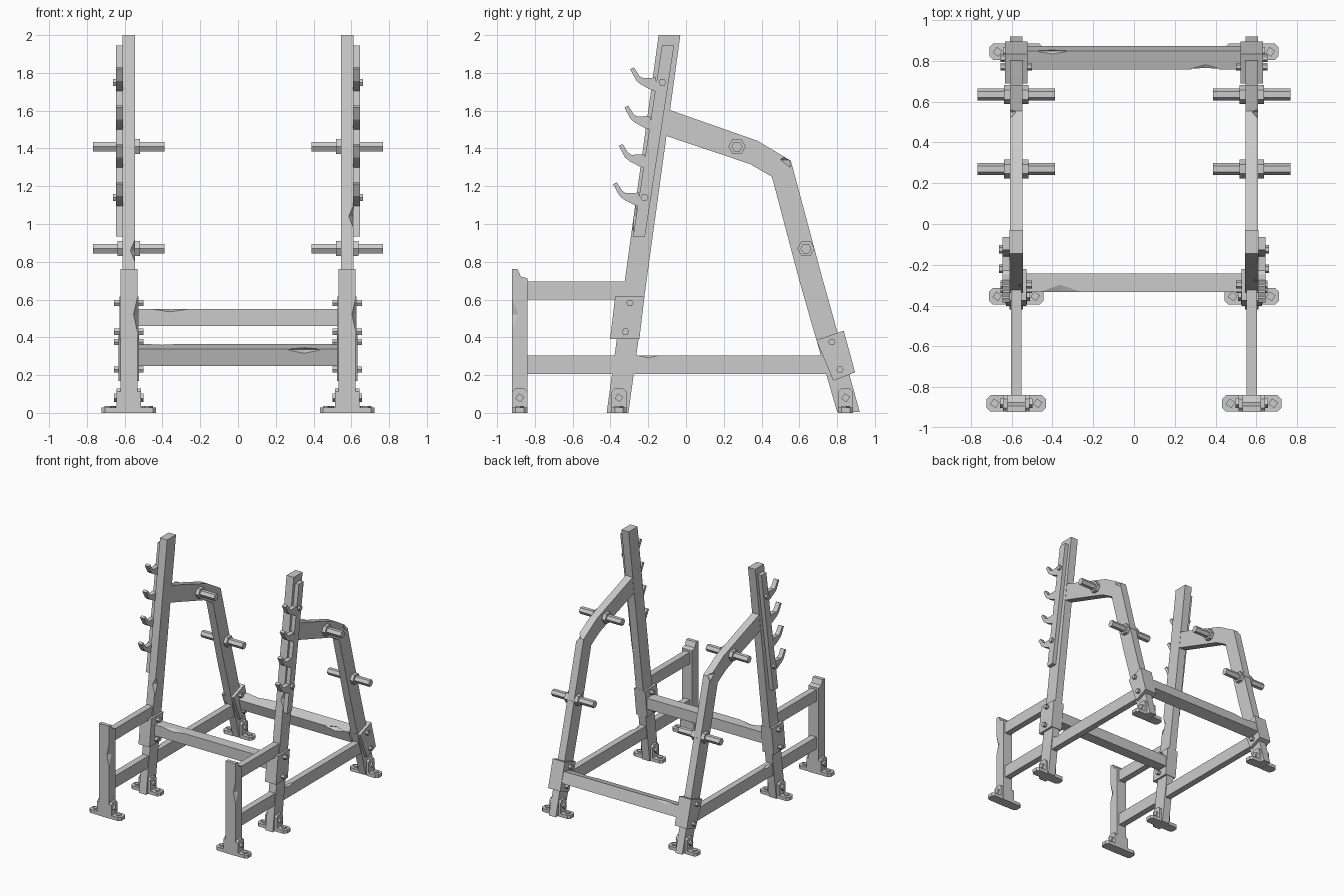
import bpy, bmesh
from math import cos, sin, pi, radians
from mathutils import Vector

cube = bpy.data.objects.get("Cube")
if cube:
    bpy.data.objects.remove(cube, do_unlink=True)

steel = bpy.data.materials.new("grey steel")
steel.use_nodes = True
GREY = (0.6, 0.6, 0.6, 1)
steel.diffuse_color = GREY
steel.node_tree.nodes["Principled BSDF"].inputs["Base Color"].default_value = GREY

MID = 0.578  # distance of each side frame from the centre


def link(name, bm):
    bmesh.ops.recalc_face_normals(bm, faces=bm.faces)
    mesh = bpy.data.meshes.new(name)
    bm.to_mesh(mesh)
    bm.free()
    mesh.materials.append(steel)
    ob = bpy.data.objects.new(name, mesh)
    bpy.context.collection.objects.link(ob)
    return ob


def prism(name, pts, lo, hi, axis="x"):
    """Extrude a flat profile: (y, z) points along x, or (x, y) points along z."""
    bm = bmesh.new()
    at = (lambda p: (lo, *p)) if axis == "x" else (lambda p: (*p, lo))
    face = bm.faces.new([bm.verts.new(at(p)) for p in pts])
    out = bmesh.ops.extrude_face_region(bm, geom=[face])
    move = Vector((hi - lo, 0, 0) if axis == "x" else (0, 0, hi - lo))
    bmesh.ops.translate(bm, vec=move, verts=[v for v in out["geom"] if isinstance(v, bmesh.types.BMVert)])
    return link(name, bm)


def rect(a0, a1, b0, b1):
    return [(a0, b0), (a1, b0), (a1, b1), (a0, b1)]


def ngon(a, b, r, n=6, turn=0):
    return [(a + r * cos(turn + 2 * pi * i / n), b + r * sin(turn + 2 * pi * i / n)) for i in range(n)]


def chip(ob, centre, size):
    """Knock a small faceted dent out of an edge."""
    bm = bmesh.new()
    for axis in range(3):
        for sign in (-1, 1):
            co = Vector(centre)
            co[axis] += sign * size[axis]
            bm.verts.new(co)
    bmesh.ops.convex_hull(bm, input=bm.verts)
    cutter = link("chip_cutter", bm)
    cutter.hide_render = True
    mod = ob.modifiers.new("chip", "BOOLEAN")
    mod.operation, mod.solver, mod.object = "DIFFERENCE", "EXACT", cutter
    bpy.context.view_layer.objects.active = ob
    bpy.ops.object.modifier_apply(modifier=mod.name)
    bpy.data.objects.remove(cutter, do_unlink=True)


def foot(name, s, y, half):
    """Pair of bolted angle brackets either side of a leg."""
    w, c = 0.04, 0.018
    for label, d in (("outer", s), ("inner", -s)):
        x = s * MID + d * half
        far = x + d * 0.1
        base = [(x, y - w), (far - d * c, y - w), (far, y - w + c),
                (far, y + w - c), (far - d * c, y + w), (x, y + w)]
        prism(f"{name}_{label}_base", base, 0, 0.028, "z")
        tab = [(y - w, 0.01), (y + w, 0.01), (y + w, 0.13 - c), (y + w - c, 0.13),
               (y - w + c, 0.13), (y - w, 0.13 - c)]
        prism(f"{name}_{label}_tab", tab, x, x + d * 0.02)
        prism(f"{name}_{label}_side_bolt", ngon(y, 0.08, 0.024, 4, 0.2), x, x + d * 0.034)
        prism(f"{name}_{label}_floor_bolt", ngon(x + d * 0.06, y, 0.024, 4, 0.2), 0, 0.037, "z")


for side, s in (("left", 1), ("right", -1)):
    def bar(name, pts, half):
        return prism(f"{side}_{name}", pts, s * MID - half, s * MID + half)

    # Short front post with its stepped top
    post = bar("front_post", [(-0.922, 0), (-0.838, 0), (-0.838, 0.712), (-0.875, 0.722),
                              (-0.892, 0.762), (-0.922, 0.762)], 0.045)
    chip(post, (MID * s + 0.045, -0.922, 0.52), (0.02, 0.035, 0.09))

    # Leaning upright
    upright = bar("upright", [(-0.42, 0), (-0.305, 0), (-0.03, 2), (-0.145, 2)], 0.033)
    z = 1.04 if s > 0 else 0.86
    chip(upright, (s * MID + 0.033, -0.42 + 0.1375 * z, z), (0.025, 0.03, 0.08))

    # Bent rear leg
    leg = bar("rear_leg", [(-0.11, 1.612), (0.38, 1.44), (0.555, 1.335), (0.72, 0.72), (0.92, 0.005),
                           (0.80, 0.005), (0.6, 0.70), (0.455, 1.25), (0.34, 1.317), (-0.13, 1.475)], 0.031)
    chip(leg, (s * (MID + 0.031), 0.55, 1.34), (0.03, 0.05, 0.04))

    # Side rails
    rail = bar("lower_rail", rect(-0.85, 0.78, 0.205, 0.305), 0.026)
    chip(rail, (s * (MID + 0.026), -0.2, 0.305), (0.02, 0.06, 0.014))
    bar("upper_rail", rect(-0.85, -0.3, 0.6, 0.695), 0.026)

    # Joint sleeves and their bolts
    bar("front_sleeve", [(-0.375, 0.615), (-0.22, 0.615), (-0.247, 0.39), (-0.402, 0.39)], 0.05)
    bar("rear_sleeve", [(0.69, 0.385), (0.835, 0.435), (0.895, 0.215), (0.78, 0.17)], 0.055)
    for n, (y, z) in enumerate([(-0.297, 0.582), (-0.32, 0.43), (0.772, 0.375), (0.815, 0.23)]):
        bar(f"sleeve_bolt_{n + 1}", ngon(y, z, 0.019), 0.078)

    # Hook plate on the outer face, with four bar hooks
    near, far = s * (MID + 0.03), s * (MID + 0.067)
    prism(f"{side}_hook_plate", [(-0.28, 0.935), (-0.217, 0.935), (-0.063, 1.945), (-0.127, 1.945)], near, far)
    hook = [(-0.16, 1.775), (-0.228, 1.772), (-0.248, 1.785), (-0.276, 1.83), (-0.296, 1.82),
            (-0.262, 1.757), (-0.238, 1.738), (-0.185, 1.71), (-0.15, 1.70)]
    for n in range(4):
        prism(f"{side}_hook_{n + 1}", [(y - 0.03 * n, z - 0.203 * n) for y, z in hook], near, far)
    for n, (y, z) in enumerate([(-0.125, 1.75), (-0.22, 1.14)]):
        prism(f"{side}_hook_bolt_{n + 1}", ngon(y, z, 0.021), near, s * (MID + 0.085))

    # Plate storage pegs with hex collars
    for n, (y, z) in enumerate([(0.27, 1.41), (0.635, 0.87)]):
        bar(f"peg_{n + 1}", ngon(y, z, 0.029), 0.19)
        bar(f"peg_collar_{n + 1}", ngon(y, z, 0.046), 0.06)

    # Feet
    foot(f"{side}_front_foot", s, -0.88, 0.045)
    foot(f"{side}_middle_foot", s, -0.355, 0.033)
    foot(f"{side}_rear_foot", s, 0.845, 0.031)

# Crossbars between the two sides
front_bar = prism("front_crossbar", rect(-0.333, -0.243, 0.46, 0.55), -0.55, 0.55)
chip(front_bar, (-0.36, -0.333, 0.55), (0.1, 0.035, 0.015))
rear_bar = prism("rear_crossbar", ngon(0.817, 0.307, 0.066, 4, radians(61)), -0.55, 0.55)
chip(rear_bar, (0.35, 0.762, 0.335), (0.09, 0.035, 0.022))
chip(rear_bar, (-0.4, 0.85, 0.365), (0.09, 0.02, 0.02))
